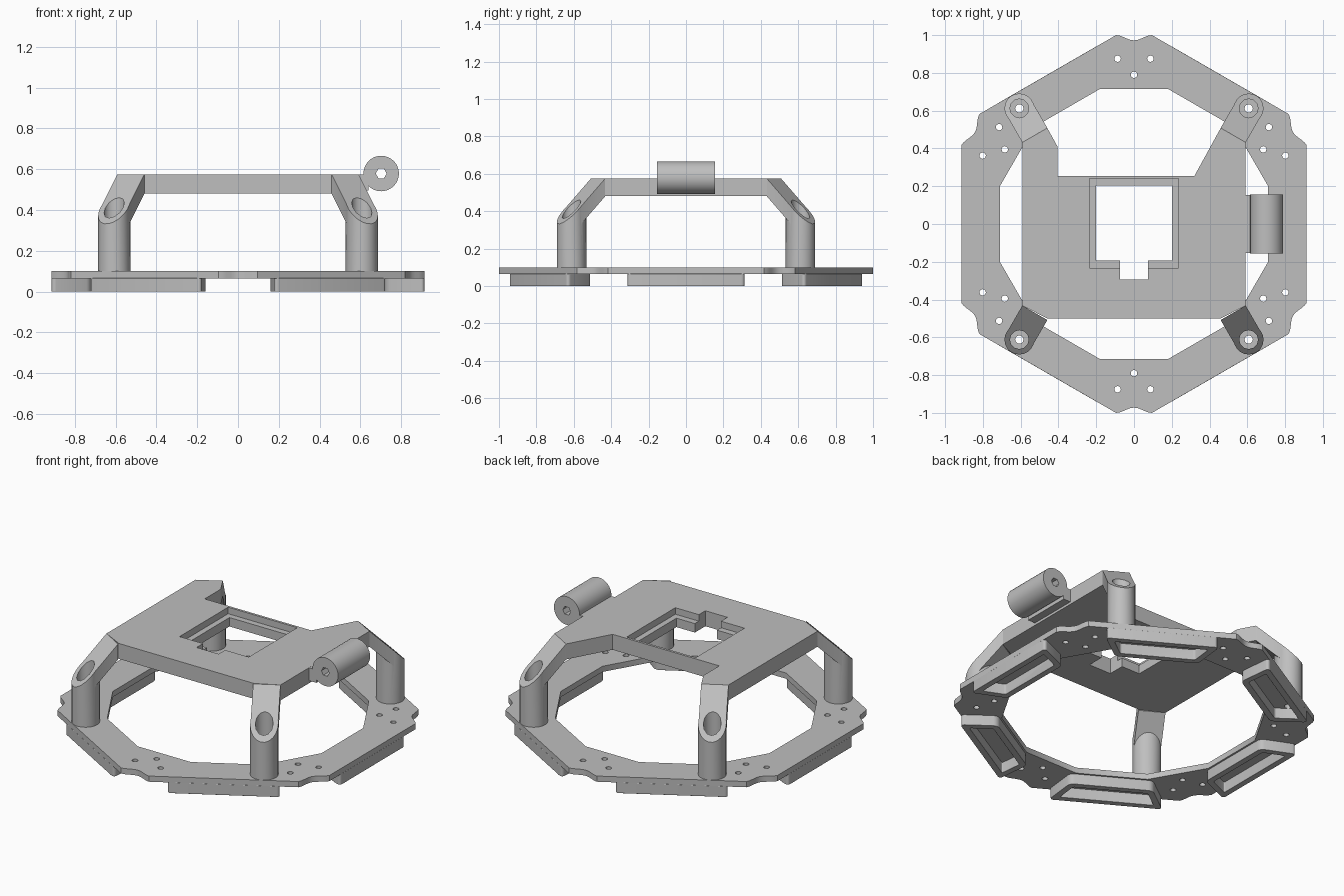
import bpy, bmesh, math
from mathutils import Vector, Matrix

if "Cube" in bpy.data.objects:
    bpy.data.objects.remove(bpy.data.objects["Cube"])

grey = bpy.data.materials.new("plain grey")
grey.use_nodes = True
grey.diffuse_color = (0.52, 0.52, 0.52, 1)
grey.node_tree.nodes["Principled BSDF"].inputs["Base Color"].default_value = grey.diffuse_color


def prism(bm, pts, z0, z1, radius=0):
    """Extrude a flat outline upward, optionally rounding its upright edges."""
    low = [bm.verts.new((x, y, z0)) for x, y in pts]
    high = [bm.verts.new((x, y, z1)) for x, y in pts]
    n = len(pts)
    bm.faces.new(low[::-1])
    bm.faces.new(high)
    for i in range(n):
        j = (i + 1) % n
        bm.faces.new((low[i], low[j], high[j], high[i]))
    if radius:
        edges = [bm.edges.get((a, b)) for a, b in zip(low, high)]
        bmesh.ops.bevel(bm, geom=edges, offset=radius, segments=4,
                        profile=0.5, affect='EDGES')


def finish(name, bm, smooth=False):
    bmesh.ops.recalc_face_normals(bm, faces=bm.faces)
    mesh = bpy.data.meshes.new(name)
    bm.to_mesh(mesh)
    bm.free()
    mesh.materials.append(grey)
    ob = bpy.data.objects.new(name, mesh)
    bpy.context.collection.objects.link(ob)
    return ob


def solid(name, prisms):
    bm = bmesh.new()
    for p in prisms:
        prism(bm, *p)
    return finish(name, bm)


def activate(ob):
    bpy.ops.object.select_all(action='DESELECT')
    bpy.context.view_layer.objects.active = ob
    ob.select_set(True)


def boolean(ob, other, operation='DIFFERENCE'):
    other.hide_render = True
    mod = ob.modifiers.new("cut", 'BOOLEAN')
    mod.operation, mod.object, mod.solver = operation, other, 'EXACT'
    activate(ob)
    bpy.ops.object.modifier_apply(modifier=mod.name)
    bpy.data.objects.remove(other)


def smooth(ob):
    activate(ob)
    bpy.ops.object.shade_smooth_by_angle(angle=math.radians(35))


def turn(pts, k):
    """Rotate an outline by k sixths of a circle."""
    c, s = math.cos(k * math.pi / 3), math.sin(k * math.pi / 3)
    return [(x * c - y * s, x * s + y * c) for x, y in pts]


def circle(x, y, r, n):
    return [(x + r * math.cos(2 * math.pi * i / n), y + r * math.sin(2 * math.pi * i / n))
            for i in range(n)]


def rect(x0, x1, y0, y1):
    return [(x0, y0), (x1, y0), (x1, y1), (x0, y1)]


# Base ring: hexagon with scooped corners, twelve-sided opening and screw holes
HALF = 0.095
scoop = []
for i in range(11):
    x = HALF * (1 - i / 5)
    scoop.append((x, 1 - 0.028 * math.cos(math.pi / 2 * x / HALF) ** 2))
outer, inner, holes = [], [], []
for k in range(6):
    outer += turn(scoop, k)
    inner += turn([(0.18, 0.715), (-0.18, 0.715)], k)
    for x, y in ((0, 0.79), (0.087, 0.875), (-0.087, 0.875)):
        holes.append((turn(circle(x, y, 0.017, 12), k), 0, 0.2))
ring = solid("base_ring", [(outer, 0.065, 0.1)])
boolean(ring, solid("ring_cutter", [(inner, 0, 0.2)] + holes))
smooth(ring)

# Raised trapezoid frames under each side of the ring
V0, V1, RIM = 0.72, 0.914, 0.036


def trapezoid(inset):
    def half(v):
        return 0.235 + (v - V0) / (V1 - V0) * 0.085 - inset * 1.1
    a, b = V0 + inset, V1 - inset
    return [(a, -half(a)), (b, -half(b)), (b, half(b)), (a, half(a))]


frames = solid("under_frames", [(turn(trapezoid(0), k), 0, 0.066, 0.025) for k in range(6)])
boolean(frames, solid("pocket_cutter",
                      [(turn(trapezoid(RIM), k), -0.1, 0.2, 0.01) for k in range(6)]))
bevel = frames.modifiers.new("rim", 'BEVEL')
bevel.width, bevel.segments, bevel.angle_limit = 0.008, 2, math.radians(60)
smooth(frames)

# Raised deck with recessed square window and cable notch
TOP, BOTTOM = 0.575, 0.48
deck = solid("deck", [([(-0.459, -0.5), (0.459, -0.5), (0.591, -0.432), (0.591, 0.432),
                        (0.459, 0.508), (0.32, 0.255), (-0.405, 0.255), (-0.405, 0.41),
                        (-0.459, 0.508), (-0.591, 0.432), (-0.591, -0.432)], BOTTOM, TOP)])
boolean(deck, solid("recess_cutter", [(rect(-0.235, 0.235, -0.232, 0.24), TOP - 0.04, 0.7)]))
window = [(-0.2, -0.193), (-0.075, -0.193), (-0.075, -0.295), (0.075, -0.295),
          (0.075, -0.193), (0.2, -0.193), (0.2, 0.203), (-0.2, 0.203)]
boolean(deck, solid("window_cutter", [(window, 0.3, 0.8)]))

# Four legs: bored posts cut at 45 degrees, joined to the deck by sloping arms
START, REACH, WIDE = Vector((0.525, 0.47, 0)), 0.164, 0.0765
for sx, sy, name in ((1, -1, "front_left"), (-1, -1, "front_right"),
                     (1, 1, "back_left"), (-1, 1, "back_right")):
    start = Vector((START.x * sx, START.y * sy, 0))
    along = Vector((0.5 * sx, 0.866 * sy, 0))
    side = Vector((-along.y, along.x, 0))
    foot = start + along * REACH

    bm = bmesh.new()
    prism(bm, circle(foot.x, foot.y, 0.079, 20), 0.095, 0.8)
    cut = bmesh.ops.bisect_plane(bm, geom=bm.verts[:] + bm.edges[:] + bm.faces[:],
                                 plane_co=start + Vector((0, 0, TOP)),
                                 plane_no=along + Vector((0, 0, 1)), clear_outer=True)
    rim = [e for e in cut["geom_cut"] if isinstance(e, bmesh.types.BMEdge)]
    bmesh.ops.contextual_create(bm, geom=rim)
    leg = finish(name + "_leg", bm)

    bm = bmesh.new()
    profile = [(0, TOP), (0, BOTTOM), (REACH, BOTTOM - REACH), (REACH, TOP - REACH)]
    prism(bm, profile, -WIDE, WIDE)
    for v in bm.verts:
        s, z, w = v.co
        v.co = start + along * s + side * w + Vector((0, 0, z))
    boolean(leg, finish("arm", bm), 'UNION')

    boolean(leg, solid("bore", [(circle(foot.x, foot.y, 0.05, 12), 0.17, 0.9)]))
    boolean(leg, solid("screw_bore", [(circle(foot.x, foot.y, 0.022, 12), 0, 0.3)]))
    boolean(ring, solid("ring_bore", [(circle(foot.x, foot.y, 0.022, 12), 0, 0.3)]))
    smooth(leg)

# Hinge barrel along the left side, with its short bridge to the deck
bm = bmesh.new()
prism(bm, circle(0, 0, 0.087, 32), -0.155, 0.155)
barrel = finish("hinge_barrel", bm)
boolean(barrel, solid("pin_bore", [(circle(0, 0, 0.027, 6), -0.3, 0.3)]))
barrel.data.transform(Matrix.Translation((0.702, 0, 0.579)) @ Matrix.Rotation(math.pi / 2, 4, 'X'))
smooth(barrel)
solid("hinge_bridge", [(rect(0.585, 0.64, -0.154, 0.154), 0.495, TOP - 0.001)])
